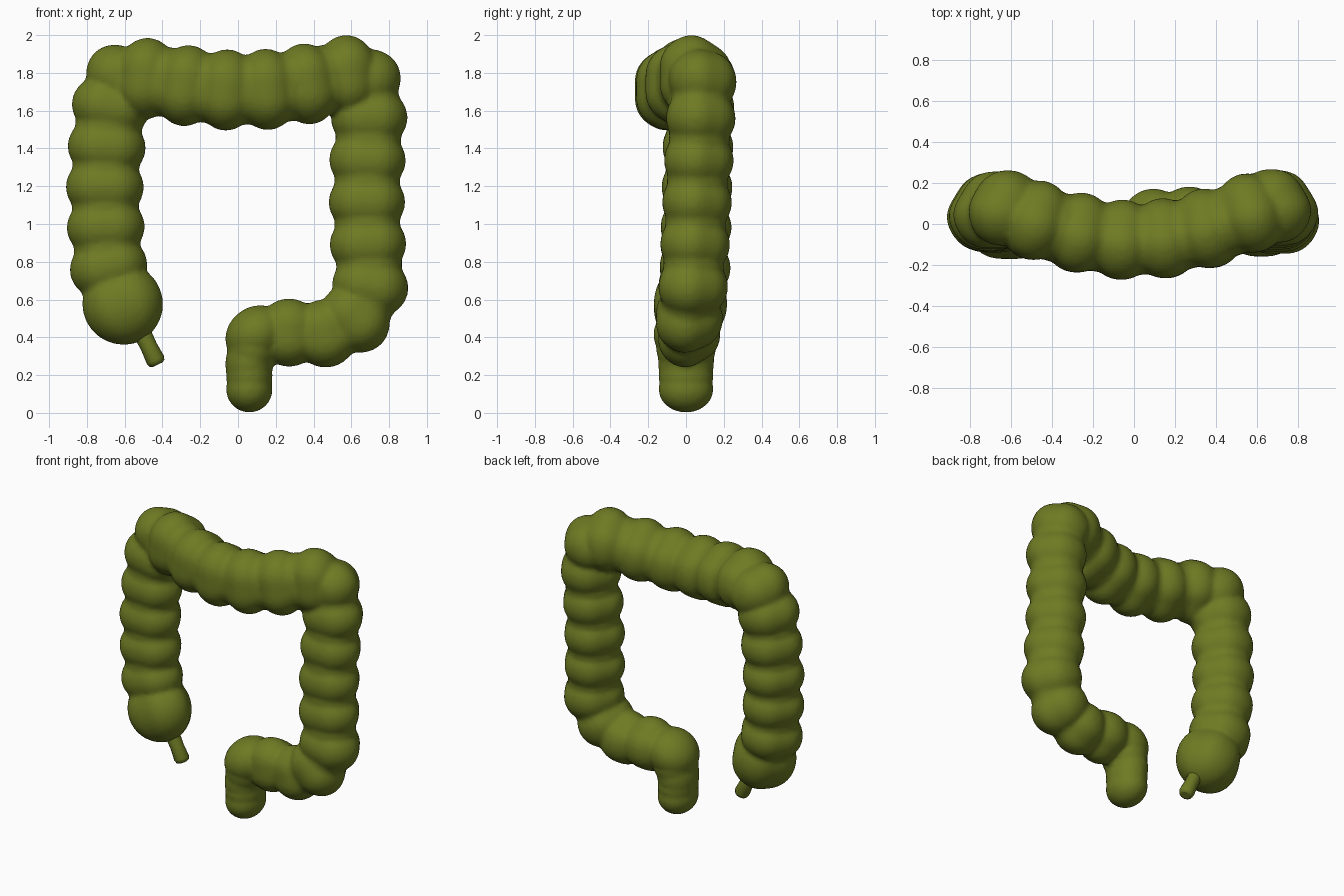
import bpy, bmesh, math
from mathutils import Vector, Matrix

cube = bpy.data.objects.get("Cube")
if cube:
    bpy.data.objects.remove(cube, do_unlink=True)

olive = bpy.data.materials.new("olive_green")
olive.use_nodes = True
olive.diffuse_color = (0.155, 0.195, 0.017, 1)
olive.node_tree.nodes["Principled BSDF"].inputs["Base Color"].default_value = olive.diffuse_color

FRONT = Vector((0, -1, 0))
POUCH_HALF = 0.17


def run(start, end, count, radius, sag=(0, 0, 0)):
    """Evenly spaced pouches from start to end, bowed by sag in the middle."""
    start, end, sag = Vector(start), Vector(end), Vector(sag)
    steps = [i / (count - 1) for i in range(count)]
    return [(start.lerp(end, t) + sag * math.sin(math.pi * t), radius) for t in steps]


def add_pouch(bm, centre, axis, radius, half, depth, groove):
    """Ellipsoid along axis, pinched by three lengthwise bands, one facing front."""
    axis = axis.normalized()
    side = axis.cross(FRONT).normalized()
    front = side.cross(axis)
    frame = Matrix((front, side, axis)).transposed()
    ball = bmesh.ops.create_icosphere(bm, subdivisions=4, radius=1)
    for v in ball["verts"]:
        angle = math.atan2(v.co.y, v.co.x)
        pinch = 1 - groove * abs(math.cos(1.5 * angle)) ** 5
        local = Vector((v.co.x * radius * depth * pinch, v.co.y * radius * pinch, v.co.z * half))
        v.co = centre + frame @ local


def finish(obj):
    obj.data.materials.append(olive)
    bpy.context.collection.objects.link(obj)


def build_tube(name, pouches):
    """Chain of pouches with narrower necks between them, fused into one skin."""
    bm = bmesh.new()
    last = len(pouches) - 1
    for i, (centre, radius) in enumerate(pouches):
        axis = pouches[min(i + 1, last)][0] - pouches[max(i - 1, 0)][0]
        half = radius if i in (0, last) else POUCH_HALF
        # The last few links form the plain, ungrooved outlet
        outlet = i >= last - 2
        depth, groove, neck = (1.18, 0, 0.99) if outlet else (0.94, 0.09, 0.86)
        add_pouch(bm, centre, axis, radius, half, depth, groove)
        if i < last:
            nxt, nxt_radius = pouches[i + 1]
            add_pouch(bm, (centre + nxt) / 2, nxt - centre,
                      neck * (radius + nxt_radius) / 2, 0.14, depth, groove * 0.7)
    mesh = bpy.data.meshes.new(name)
    bm.to_mesh(mesh)
    bm.free()
    obj = bpy.data.objects.new(name, mesh)
    finish(obj)
    remesh = obj.modifiers.new("fuse", "REMESH")
    remesh.mode = "VOXEL"
    remesh.voxel_size = 0.016
    remesh.use_smooth_shade = True
    soften = obj.modifiers.new("soften", "SMOOTH")
    soften.factor = 0.5
    soften.iterations = 3


# Large intestine, from the blind pouch round to the outlet
pouches = [(Vector((-0.61, 0.015, 0.575)), 0.216)]
# Rising limb and its upper bend
pouches += run((-0.685, 0.04, 0.77), (-0.675, 0.06, 1.62), 5, 0.209, (-0.025, 0, 0))
pouches += [(Vector((-0.62, 0.07, 1.76)), 0.205)]
# Crossing limb, sagging down and forward
pouches += run((-0.48, 0.01, 1.77), (0.57, 0.045, 1.785), 6, 0.218, (0, -0.115, -0.07))
# Far bend and falling limb
pouches += [(Vector((0.67, 0.08, 1.75)), 0.2)]
pouches += run((0.695, 0.07, 1.56), (0.7, 0.03, 0.67), 5, 0.205, (-0.015, 0, 0))
# Lower bend back to the middle
pouches += [(Vector((0.62, 0.01, 0.5)), 0.197)]
pouches += run((0.46, 0.01, 0.42), (0.27, 0.01, 0.425), 2, 0.183)
# Smooth outlet
pouches += [(Vector((0.095, 0, 0.415)), 0.146),
            (Vector((0.06, 0, 0.27)), 0.126),
            (Vector((0.06, 0, 0.125)), 0.123)]
build_tube("large_intestine", pouches)

# Small worm-like appendix under the blind pouch
curve = bpy.data.curves.new("appendix", "CURVE")
curve.dimensions = "3D"
curve.bevel_depth = 0.05
curve.bevel_resolution = 4
curve.use_fill_caps = True
path = curve.splines.new("POLY")
stations = [(0, 1), (0.55, 0.9), (0.88, 1), (0.97, 0.85), (1, 0.55)]
path.points.add(len(stations) - 1)
root, tip = Vector((-0.53, 0, 0.47)), Vector((-0.425, 0, 0.255))
for point, (t, width) in zip(path.points, stations):
    point.co = (*root.lerp(tip, t), 1)
    point.radius = width
path.use_smooth = True
finish(bpy.data.objects.new("appendix", curve))
